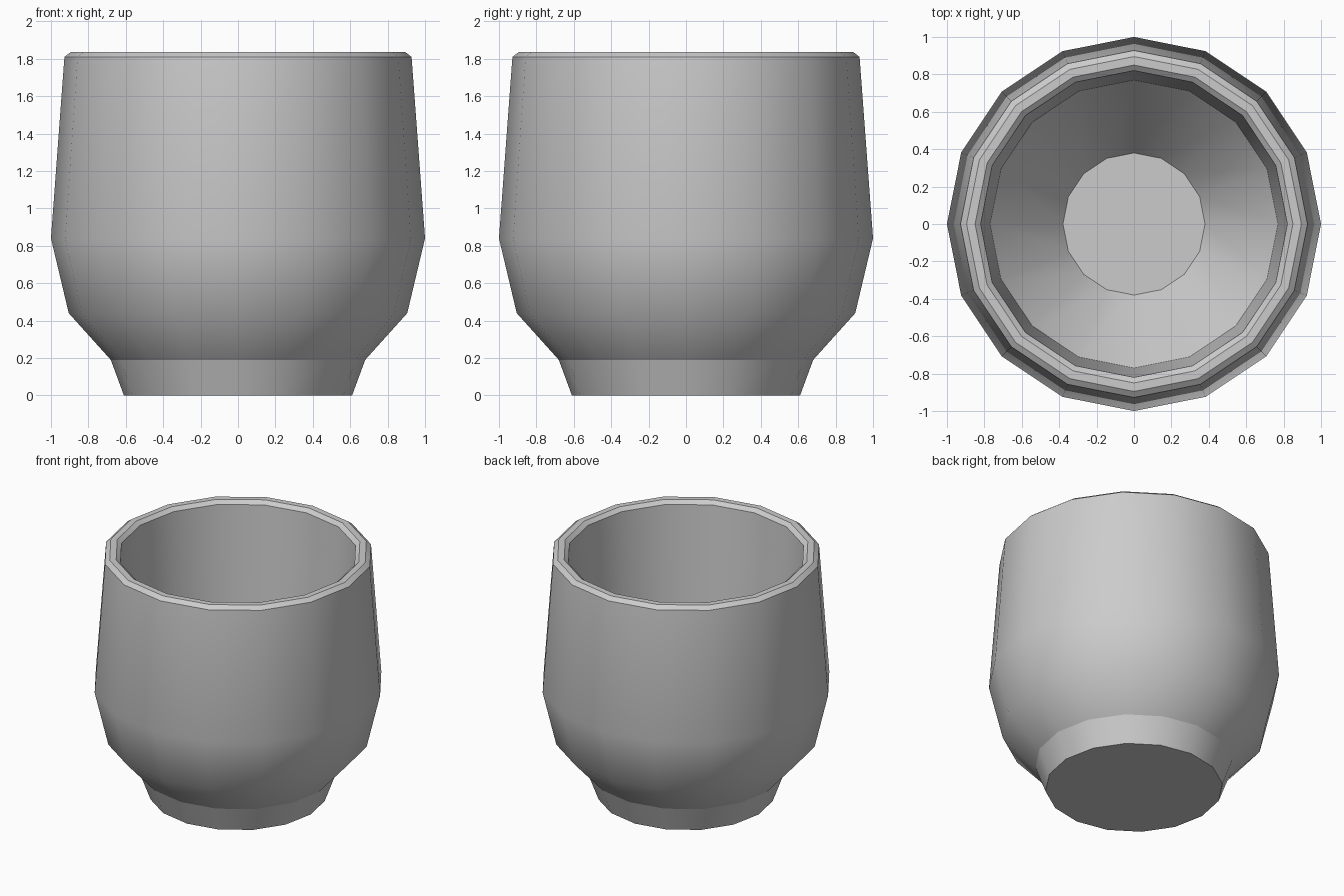
import bpy, bmesh, math

if "Cube" in bpy.data.objects:
    bpy.data.objects.remove(bpy.data.objects["Cube"])

SIDES = 16


def lathe(name, profile, cap_start=False, cap_end=False, angle=30):
    """Spin a (radius, height) profile round z; optionally cap the end rings."""
    bm = bmesh.new()
    rings = []
    for r, z in profile:
        rings.append([bm.verts.new((r * math.cos(2 * math.pi * i / SIDES),
                                    r * math.sin(2 * math.pi * i / SIDES), z))
                      for i in range(SIDES)])
    for a, b in zip(rings, rings[1:]):
        for i in range(SIDES):
            j = (i + 1) % SIDES
            bm.faces.new((a[i], a[j], b[j], b[i]))
    if cap_start:
        bm.faces.new(list(reversed(rings[0])))
    if cap_end:
        bm.faces.new(rings[-1])
    mesh = bpy.data.meshes.new(name)
    bm.to_mesh(mesh)
    bm.free()
    obj = bpy.data.objects.new(name, mesh)
    bpy.context.collection.objects.link(obj)
    bpy.ops.object.select_all(action='DESELECT')
    obj.select_set(True)
    bpy.context.view_layer.objects.active = obj
    bpy.ops.object.shade_smooth_by_angle(angle=math.radians(angle))
    return obj


# Tapered foot with a closed base
lathe("cup_foot", [(0.61, 0), (0.68, 0.19)], cap_start=True)

# Rounded outer wall, chamfered rim, then inner wall and bowl floor
lathe("cup_body", [
    (0.68, 0.19), (0.905, 0.44), (1.0, 0.84), (0.928, 1.81),
    (0.895, 1.835), (0.85, 1.835), (0.82, 1.81),
    (0.77, 0.84), (0.38, 0.35)], cap_end=True)
